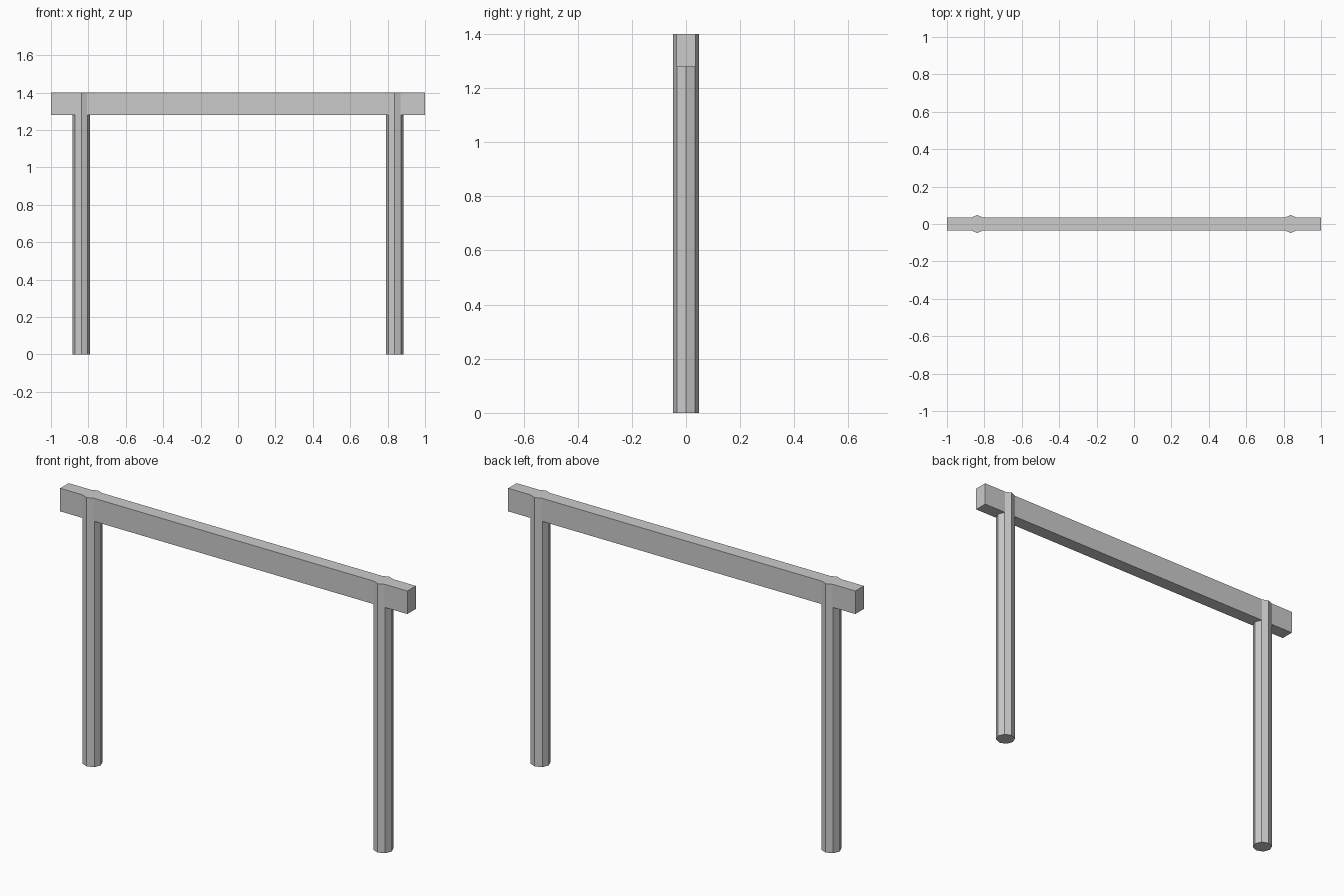
import bpy

if "Cube" in bpy.data.objects:
    bpy.data.objects.remove(bpy.data.objects["Cube"])

TOP = 1.4
POST_X = 0.838
POST_R = 0.048


def post(name, x):
    # eight-sided flat-shaded post, corners on the axes, running up through the beam
    bpy.ops.mesh.primitive_cylinder_add(vertices=8, radius=POST_R, depth=TOP,
                                        location=(x, 0, TOP / 2))
    bpy.context.object.name = name


# two posts
for side, s in (("left", -1), ("right", 1)):
    post(side + "_post", s * POST_X)

# crossbeam, flush with the post tops
bpy.ops.mesh.primitive_cube_add(size=1, location=(0, 0, 1.34))
beam = bpy.context.object
beam.name = "crossbeam"
beam.scale = (2.0, 0.07, 0.12)
bpy.ops.object.transform_apply(location=False, rotation=False, scale=True)
